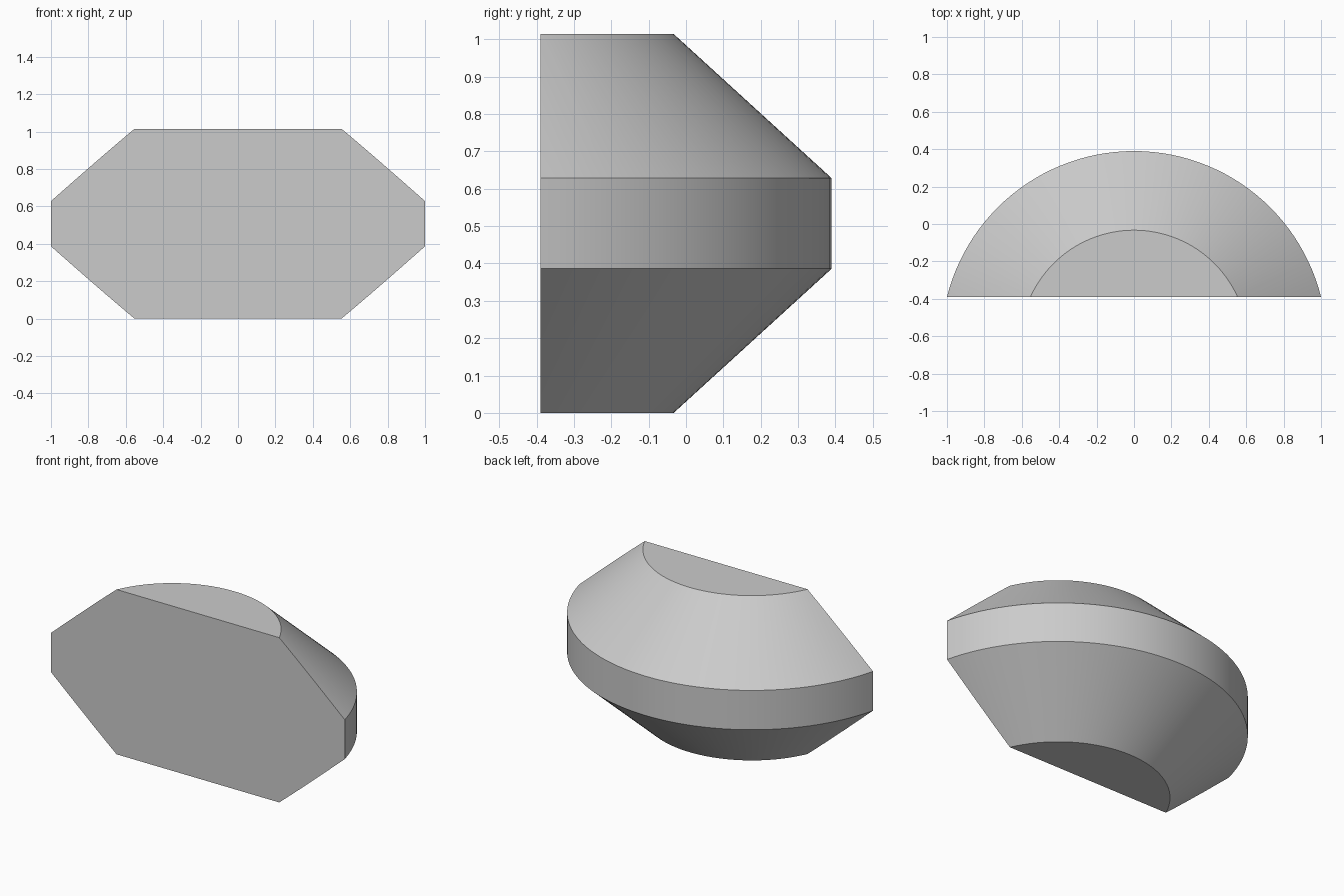
import bpy
import bmesh
import math

cube = bpy.data.objects.get("Cube")
if cube:
    bpy.data.objects.remove(cube, do_unlink=True)

# Plain grey
grey = bpy.data.materials.new("light_grey")
grey.use_nodes = True
colour = (0.6, 0.6, 0.6, 1.0)
grey.diffuse_color = colour
grey.node_tree.nodes["Principled BSDF"].inputs["Base Color"].default_value = colour

# Turned body: bevelled disc profile as (radius, height)
SEGMENTS = 128
AXIS_Y = -0.641
FRONT_Y = -0.39
PROFILE = [(0.608, 0.0), (1.031, 0.386), (1.031, 0.628), (0.608, 1.014)]

bm = bmesh.new()
rings = []
for radius, height in PROFILE:
    ring = []
    for i in range(SEGMENTS):
        a = 2 * math.pi * i / SEGMENTS
        ring.append(bm.verts.new((radius * math.cos(a),
                                  AXIS_Y + radius * math.sin(a), height)))
    rings.append(ring)
for low, high in zip(rings, rings[1:]):
    for i in range(SEGMENTS):
        j = (i + 1) % SEGMENTS
        bm.faces.new((low[i], low[j], high[j], high[i]))
bm.faces.new(rings[0][::-1])
bm.faces.new(rings[-1])

# Slice off the front and close it with one flat face
bmesh.ops.bisect_plane(bm, geom=bm.verts[:] + bm.edges[:] + bm.faces[:],
                       plane_co=(0, FRONT_Y, 0), plane_no=(0, -1, 0),
                       clear_outer=True)
bmesh.ops.holes_fill(bm, edges=[e for e in bm.edges if e.is_boundary], sides=0)
bmesh.ops.recalc_face_normals(bm, faces=bm.faces[:])

mesh = bpy.data.meshes.new("bevelled_half_disc")
bm.to_mesh(mesh)
bm.free()
mesh.materials.append(grey)
body = bpy.data.objects.new("bevelled_half_disc", mesh)
bpy.context.collection.objects.link(body)

# Smooth round sides with crisp rims
bpy.ops.object.select_all(action="DESELECT")
body.select_set(True)
bpy.context.view_layer.objects.active = body
bpy.ops.object.shade_smooth_by_angle(angle=math.radians(30))
